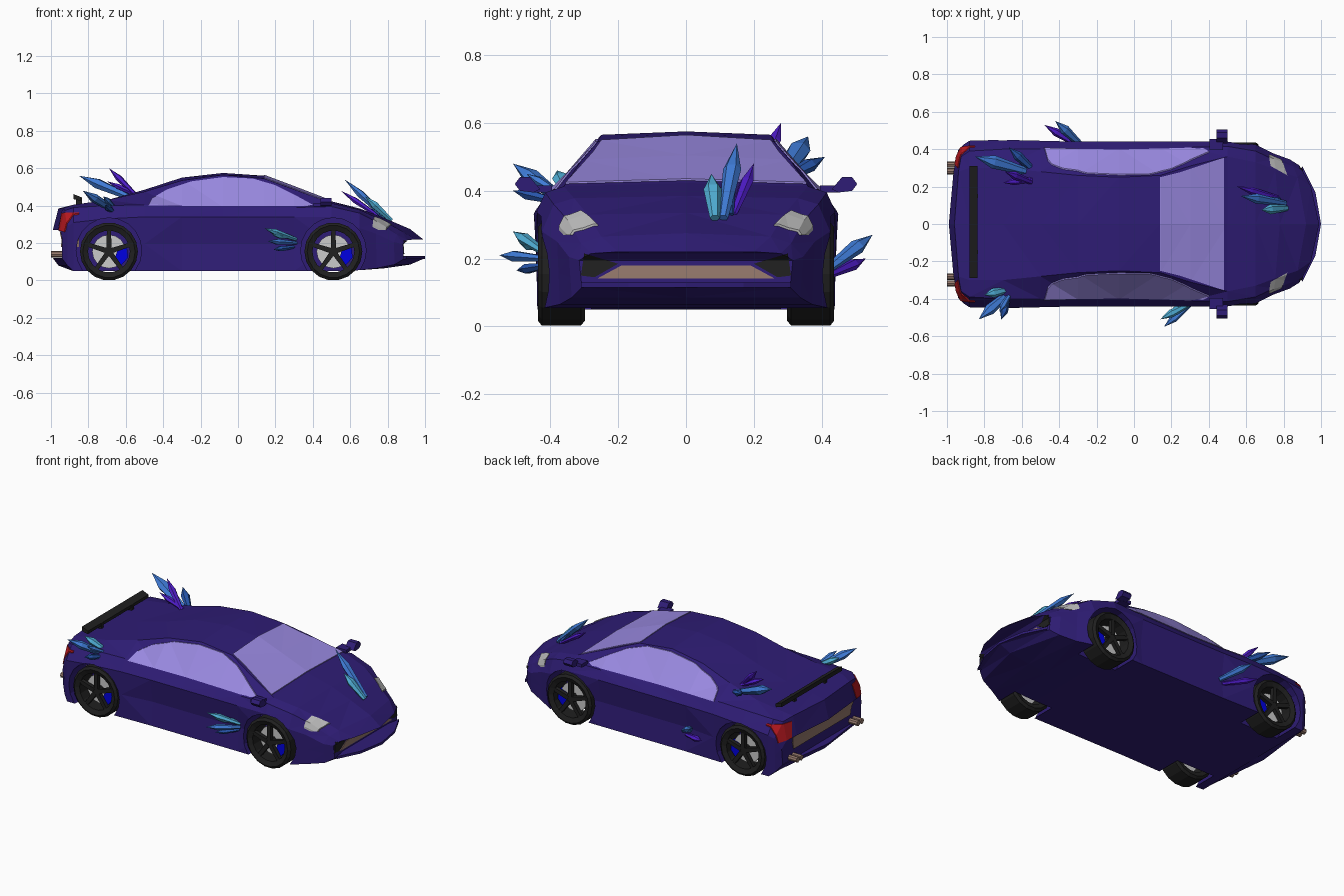
import bpy, bmesh, math
from mathutils import Vector

if "Cube" in bpy.data.objects:
    bpy.data.objects.remove(bpy.data.objects["Cube"])

def mat(name, c):
    m = bpy.data.materials.new(name)
    m.diffuse_color = (*c, 1)
    m.use_nodes = True
    m.node_tree.nodes["Principled BSDF"].inputs["Base Color"].default_value = m.diffuse_color
    return m

PAINT = mat("paint", (0.028, 0.012, 0.18))
GLASS = mat("glass", (0.32, 0.25, 0.75))
BLACK = mat("black", (0.014, 0.014, 0.014))
TAN = mat("tan", (0.3, 0.19, 0.15))
RED = mat("red", (0.5, 0.01, 0.015))
BLUE = mat("caliper_blue", (0.0, 0.0, 0.75))
LAMP = mat("lamp", (0.5, 0.5, 0.5))
TEAL = mat("crystal_teal", (0.08, 0.42, 0.66))
SKY = mat("crystal_sky", (0.05, 0.2, 0.68))
DEEP = mat("crystal_deep", (0.02, 0.09, 0.4))
VIOLET = mat("crystal_violet", (0.08, 0.012, 0.6))

def make(name, verts, faces, m=None, tri=False):
    bm = bmesh.new()
    vs = [bm.verts.new(v) for v in verts]
    for f in faces:
        bm.faces.new([vs[i] for i in f])
    bmesh.ops.recalc_face_normals(bm, faces=bm.faces)
    if tri:
        bmesh.ops.triangulate(bm, faces=bm.faces)
    me = bpy.data.meshes.new(name)
    bm.to_mesh(me)
    bm.free()
    ob = bpy.data.objects.new(name, me)
    bpy.context.collection.objects.link(ob)
    if m:
        me.materials.append(m)
    return ob

def prism(name, pts, axis, lo, hi, m=None):
    def at(p, d):
        q = list(p)
        q.insert(axis, d)
        return q
    n = len(pts)
    faces = [list(range(n)), list(range(n, 2 * n))]
    faces += [(i, (i + 1) % n, n + (i + 1) % n, n + i) for i in range(n)]
    return make(name, [at(p, lo) for p in pts] + [at(p, hi) for p in pts], faces, m)

def box(name, c, s, m=None):
    x, y, z = (v / 2 for v in s)
    return prism(name, [(c[0] - x, c[2] - z), (c[0] + x, c[2] - z), (c[0] + x, c[2] + z),
                        (c[0] - x, c[2] + z)], 1, c[1] - y, c[1] + y, m)

def circle(cx, cz, r, n):
    return [(cx + r * math.cos(2 * math.pi * i / n), cz + r * math.sin(2 * math.pi * i / n))
            for i in range(n)]

def boolean(ob, cutter, op, m):
    mod = ob.modifiers.new("cut", 'BOOLEAN')
    mod.object, mod.operation, mod.solver = cutter, op, 'EXACT'
    dg = bpy.context.evaluated_depsgraph_get()
    me = bpy.data.meshes.new_from_object(ob.evaluated_get(dg))
    ob.modifiers.clear()
    me.materials.clear()
    me.materials.append(m)
    for p in me.polygons:
        p.material_index = 0
    ob.data = me
    bpy.data.objects.remove(cutter)

# Body loft: x, top z, roof edge y z, belt y z, shoulder y z, bottom z
S = [(-.99, .27, .28, .27, .36, .26, .395, .22, .12),
     (-.96, .385, .28, .385, .36, .375, .425, .29, .08),
     (-.88, .405, .30, .405, .39, .39, .445, .31, .05),
     (-.70, .43, .30, .43, .40, .40, .45, .33, .05),
     (-.50, .485, .28, .475, .40, .405, .445, .34, .05),
     (-.30, .55, .26, .535, .40, .395, .44, .34, .05),
     (-.08, .575, .25, .565, .40, .39, .44, .34, .05),
     (.14, .56, .26, .545, .405, .39, .44, .34, .05),
     (.30, .50, .31, .487, .41, .39, .44, .34, .05),
     (.50, .423, .36, .413, .415, .395, .44, .34, .05),
     (.65, .385, .33, .378, .39, .36, .425, .28, .055),
     (.78, .335, .29, .33, .345, .31, .38, .25, .065),
     (.92, .275, .25, .265, .31, .245, .345, .205, .085),
     (.99, .22, .20, .22, .28, .215, .315, .195, .115)]
verts = []
for x, zt, a, zr, b, zl, w, zs, zb in S:
    sweep = -.05 if x < -.9 else max(0, x - .65) * .32
    dent = .022 if -.45 < x < .35 else .004
    half = [(a, zr), (b, zl), (w, zs), (w - dent, (zs + zb) / 2), (w - .008, zb)]
    loop = [(0, zt)] + half + [(0, zb)] + [(-y, z) for y, z in reversed(half)]
    verts += [(x - sweep * (y / w) ** 2, y, z) for y, z in loop]
N = 12
faces = [(i * N + j, i * N + (j + 1) % N, (i + 1) * N + (j + 1) % N, (i + 1) * N + j)
         for i in range(len(S) - 1) for j in range(N)]
for e in (0, (len(S) - 1) * N):
    faces += [(e + j, e + j + 1, e + N - j - 1, e + (N - j) % N) if j else (e, e + 1, e + N - 1)
              for j in range(5)] + [(e + 5, e + 6, e + 7)]
body = make("body", verts, faces, PAINT, True)
shell_mesh = body.data.copy()
for v, nrm in [(v, v.normal.copy()) for v in shell_mesh.vertices]:
    v.co += nrm * .005

# Surface panels: slightly grown body intersected with a prism
def panel(name, pts, axis, lo, hi, m):
    ob = bpy.data.objects.new(name, shell_mesh.copy())
    bpy.context.collection.objects.link(ob)
    boolean(ob, prism("cutter", pts, axis, lo, hi), 'INTERSECT', m)

panel("windshield", [(.14, -.25), (.14, .25), (.24, .275), (.48, .355), (.48, -.355), (.24, -.275)],
      2, .38, .7, GLASS)
window = [(-.48, .40), (-.46, .44), (-.38, .487), (-.25, .53), (-.08, .553), (.08, .545),
          (.2, .51), (.3, .46), (.4, .405), (.37, .398)]
for s, side in ((1, "left"), (-1, "right")):
    panel(side + "_window", window, 1, s * .2, s * .6, GLASS)
    panel(side + "_headlight", [(.72, s * .375), (.79, s * .345), (.82, s * .26), (.73, s * .31)],
          2, .27, .5, LAMP)
    panel(side + "_intake", [(s * .2, .185), (s * .3, .215), (s * .31, .15), (s * .27, .145)],
          0, .8, 1.1, BLACK)
    panel(side + "_tail_light", [(s * .32, .27), (s * .30, .36), (s * .42, .365), (s * .41, .26)],
          0, -1.1, -.85, RED)
panel("front_grille", [(-.19, .18), (.19, .18), (.26, .142), (-.26, .142)], 0, .8, 1.1, TAN)
panel("rear_grille", [(-.30, .26), (.30, .26), (.28, .18), (-.28, .18)], 0, -1.1, -.85, TAN)

# Front splitter lip
prism("splitter", [(.9, -.31), (.97, -.17), (1, 0), (.97, .17), (.9, .31), (.85, 0)], 2, .115, .13, PAINT)

# Wheels
def lathe(name, cx, cz, profile, n, m):
    k = len(profile)
    vs = [(p[0], y, p[1]) for r, y in profile for p in circle(cx, cz, r, n)]
    fs = [(i * n + j, i * n + (j + 1) % n, (i + 1) % k * n + (j + 1) % n, (i + 1) % k * n + j)
          for i in range(k) for j in range(n)]
    return make(name, vs, fs, m)

ZC = .155
for cx, end in ((.51, "front"), (-.69, "rear")):
    for s, side in ((1, "left"), (-1, "right")):
        nm = end + "_" + side
        boolean(body, prism("arch", circle(cx, .16, .175, 20), 1, s * .28, s * .6), 'DIFFERENCE', PAINT)
        lathe(nm + "_tire", cx, ZC, [(.112, s * .425), (.14, s * .437), (.155, s * .425),
                                     (.155, s * .31), (.14, s * .298), (.112, s * .305)], 18, BLACK)
        prism(nm + "_brake_disc", circle(cx, ZC, .09, 16), 1, s * .365, s * .38)
        prism(nm + "_hub", circle(cx, ZC, .026, 10), 1, s * .37, s * .422, BLACK)
        cal = [(cx + r * math.cos(t), ZC + r * math.sin(t))
               for r, t in ((.05, -.9), (.1, -.9), (.108, -.3), (.1, .3), (.05, .3))]
        prism(nm + "_caliper", cal, 1, s * .35, s * .395, BLUE)
        for k in range(5):
            t = math.pi / 2 + k * 2 * math.pi / 5
            u, v = Vector((math.cos(t), math.sin(t))), Vector((-math.sin(t), math.cos(t)))
            c = Vector((cx, ZC))
            prism(nm + "_spoke", [c + u * .015 + v * .014, c + u * .115 + v * .011,
                                  c + u * .115 - v * .011, c + u * .015 - v * .014],
                  1, s * .40, s * .424, BLACK)

# Mirrors, exhausts and spoiler
for s, side in ((1, "left"), (-1, "right")):
    prism(side + "_mirror", [(s * .43, .405), (s * .46, .44), (s * .49, .44), (s * .505, .42),
                             (s * .49, .40), (s * .45, .395)], 0, .44, .50, PAINT)
    box(side + "_mirror_stalk", (.44, s * .425, .405), (.07, .06, .02), PAINT)
    for d in (-.018, .018):
        prism(side + "_exhaust", [(s * .3 + d + p[0], .14 + p[1]) for p in circle(0, 0, .017, 8)],
              0, -1, -.9, TAN)
    box(side + "_spoiler_strut", (-.85, s * .15, .42), (.03, .02, .05), BLACK)
prism("spoiler_wing", [(-.88, .435), (-.84, .425), (-.838, .445), (-.88, .462)], 1, -.29, .31, BLACK)

# Crystal shards: hexagonal, pointed, growing out of the bodywork
def crystal(a, b, r, m):
    a, b = Vector(a), Vector(b)
    q = (b - a).to_track_quat('Z', 'Y')
    L = (b - a).length
    vs = []
    for t, k in ((0, .55), (.65, 1)):
        vs += [a + q @ Vector((r * k * x, r * k * y * .8, L * t)) for x, y in circle(0, 0, 1, 6)]
    vs.append(b)
    fs = [range(6)] + [(i, (i + 1) % 6, 6 + (i + 1) % 6, 6 + i) for i in range(6)]
    fs += [(6 + i, 6 + (i + 1) % 6, 12) for i in range(6)]
    make("crystal", vs, fs, m)

crystal((.82, .085, .32), (.68, .075, .45), .027, TEAL)
crystal((.81, .11, .32), (.57, .15, .54), .027, SKY)
crystal((.78, .13, .33), (.66, .125, .46), .02, DEEP)
crystal((.77, .14, .33), (.55, .20, .48), .02, VIOLET)
crystal((.31, -.42, .22), (.14, -.51, .28), .022, TEAL)
crystal((.31, -.42, .20), (.16, -.55, .21), .022, SKY)
crystal((.30, -.41, .23), (.18, -.49, .245), .02, TEAL)
crystal((.30, -.41, .18), (.19, -.50, .165), .02, DEEP)
crystal((-.66, -.36, .37), (-.83, -.51, .48), .03, SKY)
crystal((-.67, -.39, .37), (-.71, -.51, .40), .022, DEEP)
crystal((-.67, -.35, .39), (-.80, -.38, .46), .026, TEAL)
crystal((-.66, -.37, .39), (-.72, -.47, .45), .018, SKY)
crystal((-.54, .22, .45), (-.69, .28, .60), .022, VIOLET)
crystal((-.57, .28, .44), (-.85, .36, .56), .036, SKY)
crystal((-.53, .28, .43), (-.67, .41, .50), .026, DEEP)
crystal((-.53, .24, .45), (-.70, .22, .53), .02, VIOLET)
crystal((-.30, .42, .15), (-.48, .53, .20), .022, VIOLET)
crystal((-.28, .42, .17), (-.42, .55, .27), .027, SKY)
